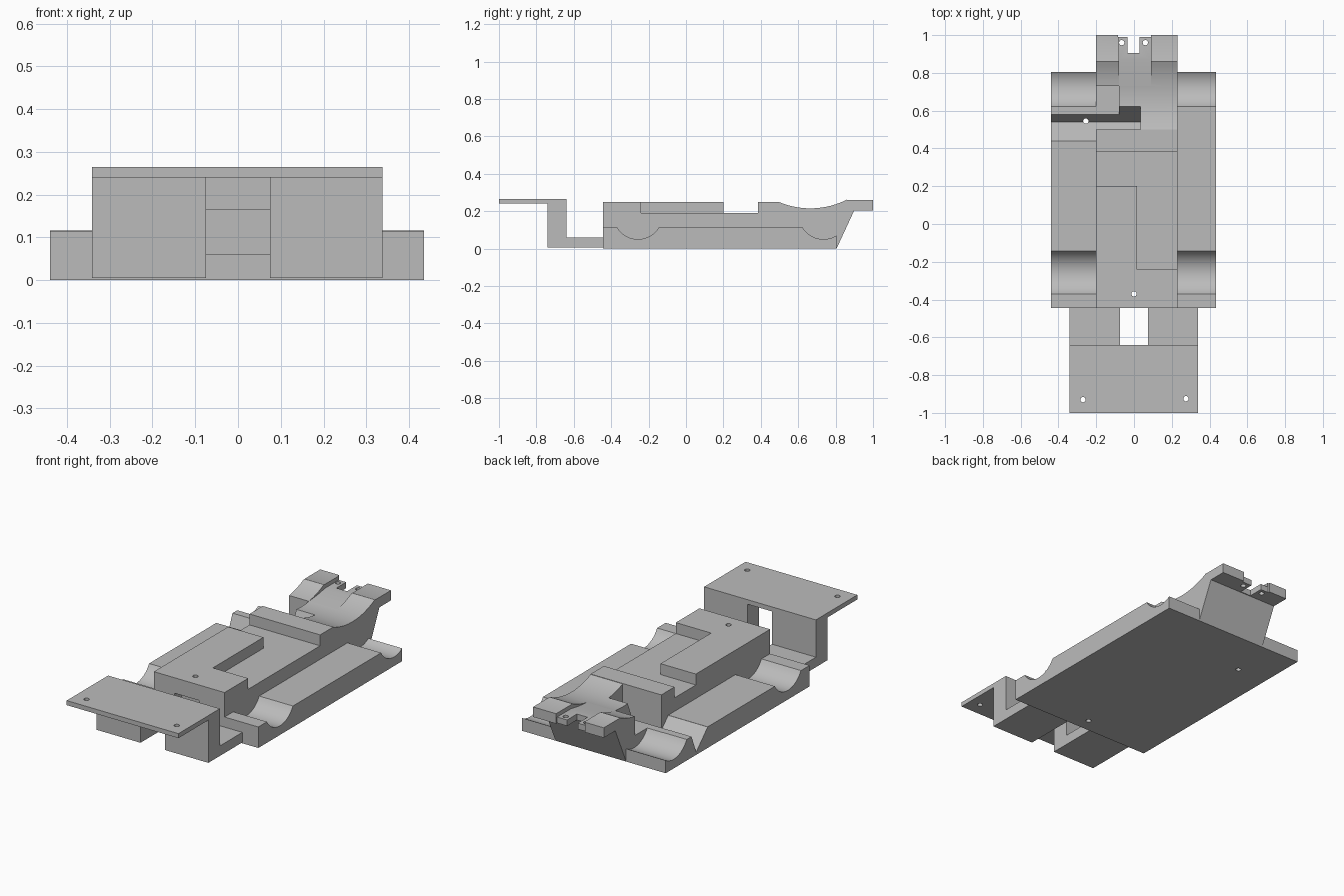
import bpy, bmesh, math

if "Cube" in bpy.data.objects:
    bpy.data.objects.remove(bpy.data.objects["Cube"])

grey = bpy.data.materials.new("plain_grey")
grey.diffuse_color = (0.5, 0.5, 0.5, 1)
grey.use_nodes = True
grey.node_tree.nodes["Principled BSDF"].inputs["Base Color"].default_value = grey.diffuse_color


def prism(name, profile, x0, x1):
    """Extrude a (y, z) profile along x."""
    bm = bmesh.new()
    face = bm.faces.new([bm.verts.new((x0, y, z)) for y, z in profile])
    new = bmesh.ops.extrude_face_region(bm, geom=[face])["geom"]
    bmesh.ops.translate(bm, vec=(x1 - x0, 0, 0),
                        verts=[v for v in new if isinstance(v, bmesh.types.BMVert)])
    bmesh.ops.recalc_face_normals(bm, faces=bm.faces)
    mesh = bpy.data.meshes.new(name)
    bm.to_mesh(mesh)
    bm.free()
    mesh.materials.append(grey)
    ob = bpy.data.objects.new(name, mesh)
    bpy.context.collection.objects.link(ob)
    return ob


def box(name, x0, x1, y0, y1, z0, z1):
    return prism(name, [(y0, z0), (y1, z0), (y1, z1), (y0, z1)], x0, x1)


def hole(x, y, r=0.014):
    bpy.ops.mesh.primitive_cylinder_add(vertices=20, radius=r, depth=1, location=(x, y, 0.2))
    ob = bpy.context.object
    ob.name = "hole_cutter"
    ob.data.materials.append(grey)
    return ob


def cut(target, cutters):
    for c in cutters:
        m = target.modifiers.new("cut", 'BOOLEAN')
        m.operation, m.solver, m.object = 'DIFFERENCE', 'EXACT', c
        bpy.context.view_layer.objects.active = target
        bpy.ops.object.modifier_apply(modifier=m.name)
        bpy.data.objects.remove(c, do_unlink=True)


def smooth(ob):
    bpy.ops.object.select_all(action='DESELECT')
    ob.select_set(True)
    bpy.context.view_layer.objects.active = ob
    bpy.ops.object.shade_smooth_by_angle(angle=math.radians(20))


def arc(yc, zc, r, y0, y1, n=16):
    """Lower part of a circle between y0 and y1."""
    a0, a1 = math.asin((y0 - yc) / r), math.asin((y1 - yc) / r)
    return [(yc + r * math.sin(a0 + (a1 - a0) * i / n),
             zc - r * math.cos(a0 + (a1 - a0) * i / n)) for i in range(n + 1)]


# Main body: full-width profile with the rear cradle curve and overhang
body = prism("chassis_body",
             [(-0.445, 0), (0.805, 0), (0.9, 0.205), (1.0, 0.205), (1.0, 0.26), (0.865, 0.26)]
             + arc(0.665, 0.645, 0.43, 0.5, 0.86)[::-1]
             + [(0.5, 0.25), (-0.445, 0.25)], -0.44, 0.435)

# Side ledges with round axle channels
ledge = ([(-0.6, 0.4), (-0.6, 0.115)] + arc(-0.257, 0.18, 0.13, -0.37, -0.144)
         + arc(0.735, 0.18, 0.13, 0.622, 0.805) + [(0.805, -0.1), (1.1, -0.1), (1.1, 0.4)])
cutters = [prism("ledge_cutter", ledge, a, b) for a, b in ((-0.6, -0.2), (0.23, 0.6))]

cutters += [
    # Stepped deck
    box("deck_cutter", -0.5, 0.5, 0.2, 0.385, 0.19, 0.4),
    box("deck_cutter", 0.015, 0.5, -0.24, 0.3, 0.19, 0.4),
    # Sloped cross slot and its pocket
    prism("slot_cutter", [(0.5, 0.4), (0.5, 0.055), (0.54, 0.015), (0.62, 0.215),
                          (0.66, 0.315), (0.66, 0.4)], -0.5, 0.035),
    prism("slot_cutter", [(0.44, 0.115), (0.54, 0.015), (0.58, 0.115), (0.58, 0.16),
                          (0.44, 0.16)], -0.5, -0.2),
    box("pocket_cutter", -0.3, -0.08, 0.57, 0.73, 0.115, 0.4),
    # Lowered middle of the cradle, notch and trimmed tabs
    prism("cradle_cutter", [(0.68, 0.216), (0.8, 0.226), (0.87, 0.238), (1.1, 0.238),
                            (1.1, 0.4), (0.68, 0.4)], -0.08, 0.09),
    box("notch_cutter", -0.035, 0.03, 0.905, 1.1, 0.1, 0.4),
    box("tab_cutter", -0.085, 0.09, 0.99, 1.1, 0.1, 0.4),
    # Front opening
    box("front_cutter", -0.075, 0.075, -0.5, -0.385, 0.06, 0.165),
]
cutters += [hole(x, y) for x, y in ((0, -0.37), (-0.255, 0.545), (-0.065, 0.96), (0.06, 0.96))]
cut(body, cutters)
smooth(body)

# Front bracket: raised plate on two stepped legs
bracket = prism("front_bracket", [(-0.74, 0.005), (-0.445, 0.005), (-0.445, 0.06), (-0.64, 0.06),
                                  (-0.64, 0.265), (-1, 0.265), (-1, 0.24), (-0.74, 0.24)],
                -0.342, 0.338)
cut(bracket, [box("gap_cutter", -0.075, 0.075, -0.8, -0.4, -0.1, 0.24),
              hole(-0.27, -0.93), hole(0.275, -0.925)])
smooth(bracket)
